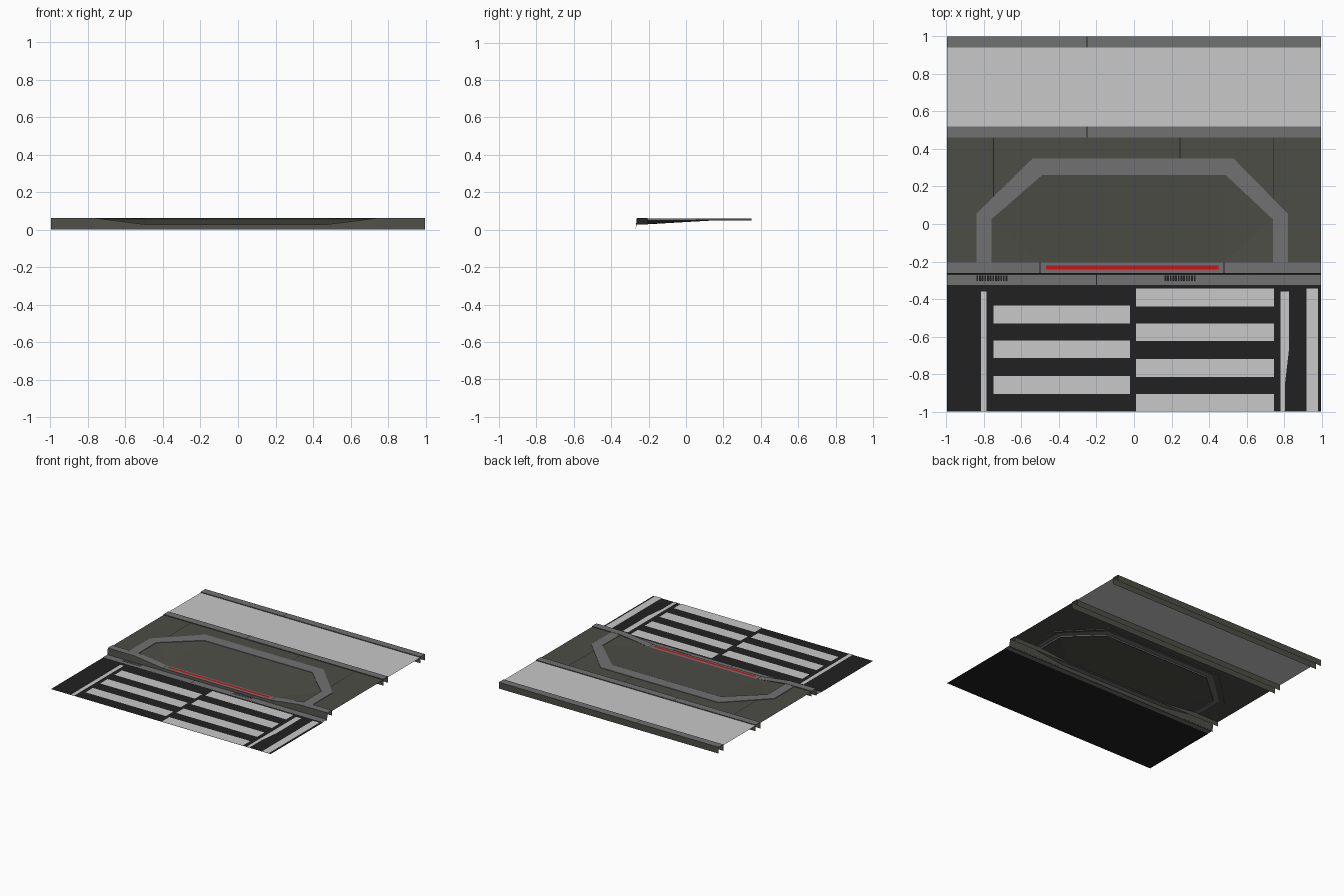
import bpy

cube = bpy.data.objects.get("Cube")
if cube:
    bpy.data.objects.remove(cube, do_unlink=True)


def material(name, r, g, b):
    m = bpy.data.materials.new(name)
    m.use_nodes = True
    m.diffuse_color = (r, g, b, 1)
    m.node_tree.nodes["Principled BSDF"].inputs["Base Color"].default_value = (r, g, b, 1)
    return m


ASPHALT = material("asphalt black", 0.015, 0.015, 0.015)
PAINT = material("light grey", 0.58, 0.58, 0.58)
CONCRETE = material("concrete grey", 0.165, 0.165, 0.165)
PAVING = material("olive paving", 0.075, 0.075, 0.063)
RED = material("red", 0.62, 0.005, 0.008)

W = 0.997      # half width
TOP = 0.062    # kerb top
WALK = 0.056   # pavement level
DIP = 0.029    # dropped kerb level
ROAD = 0.006


def mesh(name, verts, faces, *mats):
    me = bpy.data.meshes.new(name)
    me.from_pydata(verts, [], faces)
    for m in mats:
        me.materials.append(m)
    me.update()
    ob = bpy.data.objects.new(name, me)
    bpy.context.collection.objects.link(ob)
    return ob


def plates(name, rects, z, mat):
    """Flat rectangles (x0, x1, y0, y1) joined in one object."""
    verts, faces = [], []
    for x0, x1, y0, y1 in rects:
        n = len(verts)
        verts += [(x0, y0, z), (x1, y0, z), (x1, y1, z), (x0, y1, z)]
        faces.append((n, n + 1, n + 2, n + 3))
    return mesh(name, verts, faces, mat)


def kerb(name, stations, profile):
    """Loft an open (y, z) profile along x; a z of None follows the top."""
    verts = [(x, y, top if z is None else z) for x, top in stations for y, z in profile]
    n = len(profile)
    faces = [(s * n + i, (s + 1) * n + i, (s + 1) * n + i + 1, s * n + i + 1)
             for s in range(len(stations) - 1) for i in range(n - 1)]
    ob = mesh(name, verts, faces, CONCRETE, PAVING)
    for p in ob.data.polygons:
        p.material_index = 0 if p.normal.z > 0.7 else 1
    return ob


# Road, gutter and verge surfaces
plates("road", [(-W, W, -1, -0.32)], ROAD, ASPHALT)
plates("gutter", [(-W, W, -0.325, -0.268)], ROAD + 0.003, CONCRETE)
plates("verge", [(-W, W, 0.52, 0.94)], WALK, PAINT)

# Crossing bars and lane lines
bars = [(-0.75, -0.02, y - 0.095, y) for y in (-0.435, -0.62, -0.81)]
bars += [(0.01, 0.745, y - 0.095, y) for y in (-0.345, -0.53, -0.72, -0.905)]
plates("crossing_bars", bars, 0.009, PAINT)
plates("lane_lines", [(-0.815, -0.785, -1, -0.36), (0.92, 0.98, -1, -0.345)], 0.009, PAINT)
mesh("worn_lane_line", [(x, y, 0.009) for x, y in
     ((0.78, -1), (0.805, -1), (0.805, -0.85), (0.825, -0.68), (0.825, -0.36), (0.78, -0.36))],
     [range(6)], PAINT)

# Drain slots
slots = [(x + i * 0.0142, x + i * 0.0142 + 0.009, -0.305, -0.275)
         for x in (-0.84, 0.163) for i in range(12)]
plates("drain_slots", slots, 0.011, ASPHALT)

# Kerbs: the front one drops in the middle, the back ones are straight
kerb("front_kerb",
     [(-W, TOP), (-0.76, TOP), (-0.5, DIP), (0.48, DIP), (0.74, TOP), (W, TOP)],
     [(-0.27, 0), (-0.263, None), (-0.205, None), (-0.205, 0.018)])
for name, y in (("middle_kerb", 0.46), ("back_kerb", 0.94)):
    kerb(name, [(-W, TOP), (W, TOP)],
         [(y, 0.01), (y, None), (y + 0.06, None), (y + 0.06, 0.01)])

# Pavement around the ramp
path = [(-0.80, -0.205), (-0.80, 0.04), (-0.515, 0.305),
        (0.515, 0.305), (0.78, 0.04), (0.78, -0.205)]
outline = [(-W, -0.205)] + path + [(W, -0.205), (W, 0.46), (-W, 0.46)]
mesh("pavement", [(x, y, WALK) for x, y in outline], [range(len(outline))], PAVING)

# Ramp falling to the dropped kerb
outer = [(-0.84, -0.205), (-0.84, 0.055), (-0.54, 0.35),
         (0.53, 0.35), (0.82, 0.055), (0.82, -0.205)]
inner = [(-0.76, -0.205), (-0.76, 0.025), (-0.49, 0.26),
         (0.49, 0.26), (0.74, 0.025), (0.74, -0.205)]
ramp = [(x, y, WALK) for x, y in inner] + [(-0.5, -0.205, DIP), (0.48, -0.205, DIP)]
mesh("ramp", ramp, [(6, 7, 3, 2), (0, 6, 1), (1, 6, 2), (7, 5, 4), (7, 4, 3)], PAVING)

# Raised border around the ramp, open underneath
n = len(outer)
border = [(x, y, z) for z in (TOP - 0.002, 0.048) for ring in (outer, inner) for x, y in ring]
faces = []
for i in range(n - 1):
    a, b = i, i + n
    faces += [(a, b, b + 1, a + 1),
              (a, a + 1, a + 1 + 2 * n, a + 2 * n),
              (b + 1, b, b + 2 * n, b + 1 + 2 * n)]
mesh("ramp_border", border, faces, CONCRETE)

# Red strip on the dropped kerb
plates("red_strip", [(-0.47, 0.45, -0.242, -0.22)], DIP + 0.003, RED)

# Dark joints between slabs
J = 0.0025
plates("kerb_joints", [(x - J, x + J, -0.262, -0.205) for x in (-0.5, 0.48)], DIP + 0.001, ASPHALT)
plates("gutter_joint", [(-0.2 - J, -0.2 + J, -0.325, -0.27)], 0.011, ASPHALT)
plates("back_kerb_joints", [(-0.25 - J, -0.25 + J, y, y + 0.06) for y in (0.46, 0.94)],
       TOP + 0.001, ASPHALT)
plates("pavement_joints", [(x - J, x + J, y, 0.46) for x, y in
       ((-0.75, 0.145), (0.245, 0.35), (0.745, 0.135))], WALK + 0.001, ASPHALT)
